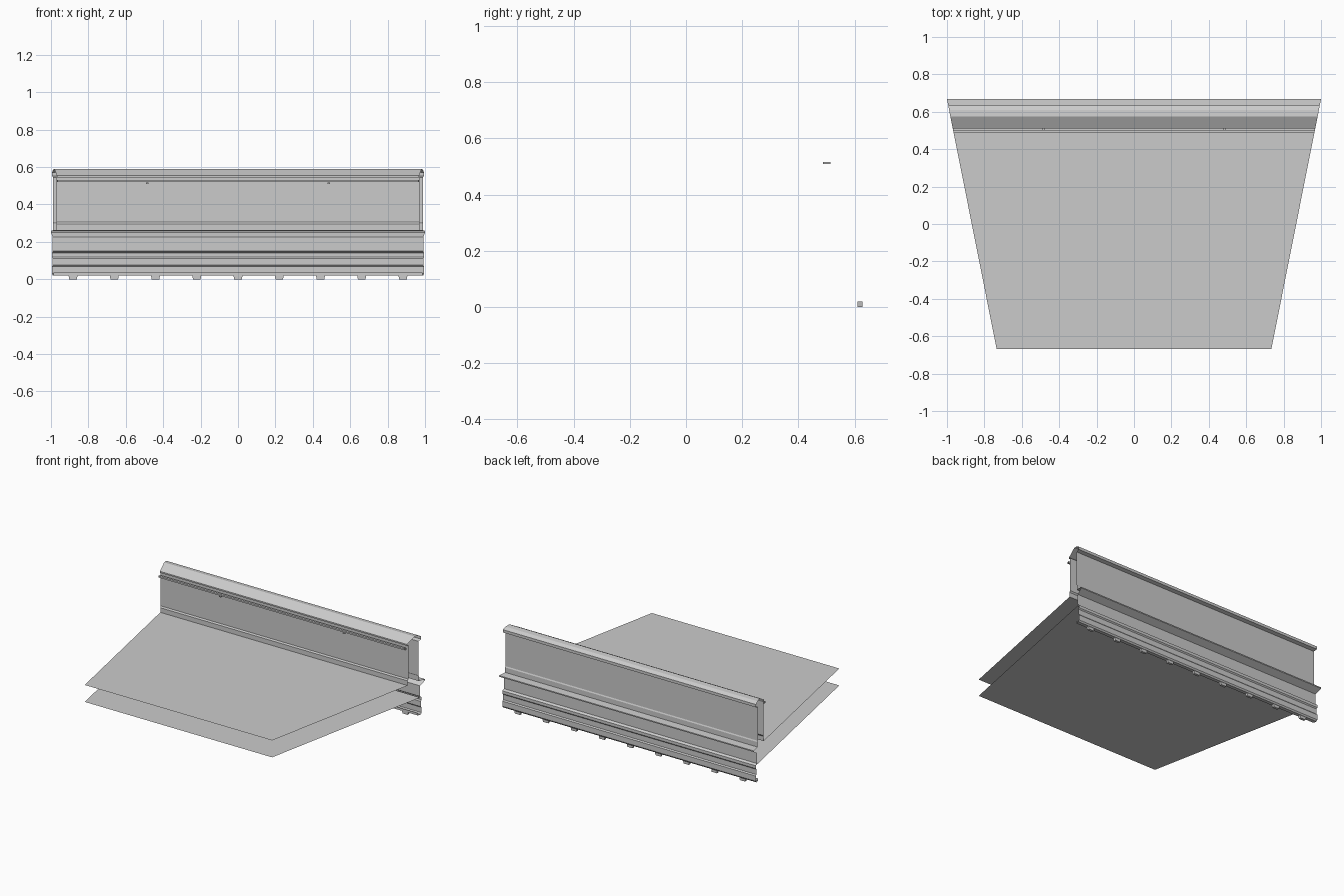
import bpy, bmesh, math

if "Cube" in bpy.data.objects:
    bpy.data.objects.remove(bpy.data.objects["Cube"])

TAN = math.tan(math.radians(11.25))   # mitred ends of one side of a 16-gon


def half_x(y):
    return 1.0 - (0.667 - y) * TAN


def make(name, bm):
    me = bpy.data.meshes.new(name)
    bm.to_mesh(me)
    bm.free()
    ob = bpy.data.objects.new(name, me)
    bpy.context.collection.objects.link(ob)
    return ob


def sweep(name, profile, closed=False):
    """Sheet swept along x from a (y, z) profile, with mitred open ends."""
    bm = bmesh.new()
    rows = [[bm.verts.new((s * half_x(y), y, z)) for s in (-1, 1)] for y, z in profile]
    pairs = list(zip(rows, rows[1:])) + ([(rows[-1], rows[0])] if closed else [])
    for a, b in pairs:
        bm.faces.new((a[0], a[1], b[1], b[0]))
    return make(name, bm)


def boxes(name, xs, sx, y0, y1, z0, z1, taper=1.0):
    """A row of equal boxes, optionally narrower at the bottom."""
    bm = bmesh.new()
    for x in xs:
        for v in bmesh.ops.create_cube(bm, size=1)["verts"]:
            w = sx * (taper if v.co.z < 0 else 1)
            v.co = (x + v.co.x * w, (y0 + y1) / 2 + v.co.y * (y1 - y0),
                    (z0 + z1) / 2 + v.co.z * (z1 - z0))
    return make(name, bm)


# Inner wall with skirting (listed upward so normals face the deck)
sweep("inner_wall", [(.515, .262), (.515, .295), (.522, .305), (.522, .545)])

# Handrail cap: inner lip, ridge, rounded outer edge
sweep("parapet_cap", [(.522, .545), (.51, .545), (.51, .555), (.575, .59),
                      (.61, .586), (.633, .572), (.633, .552), (.608, .545)])

# Outer wall, ledge and lower fascia (listed downward so normals face out)
sweep("outer_wall", [(.608, .545), (.608, .305), (.612, .297), (.612, .262)])
sweep("ledge", [(.612, .262), (.667, .258), (.667, .25), (.622, .225)])
sweep("lower_fascia", [(.622, .225), (.622, .15), (.637, .14), (.637, .12),
                       (.63, .112), (.63, .075), (.637, .067), (.637, .03),
                       (.63, .02), (.605, .02), (.605, .037)])

# Upper deck and lower ceiling sheets
sweep("upper_floor", [(-.667, .262), (.515, .262)])
sweep("lower_floor", [(-.667, .142), (.622, .142)])

# Inner grab rail and its brackets
sweep("grab_rail", [(.487, .521), (.503, .521), (.503, .532), (.487, .532)], closed=True)
boxes("rail_brackets", (-.485, .485), .014, .488, .514, .51, .517)

# Lamp blocks under the fascia
boxes("lamp_blocks", [i * .2205 for i in range(-4, 5)], .048, .611, .628, .003, .02, .85)

for ob in bpy.context.collection.objects:
    if ob.name in ("lamp_blocks",):
        for v in ob.data.vertices:
            if v.co.z < .01:
                v.co.z = 0
